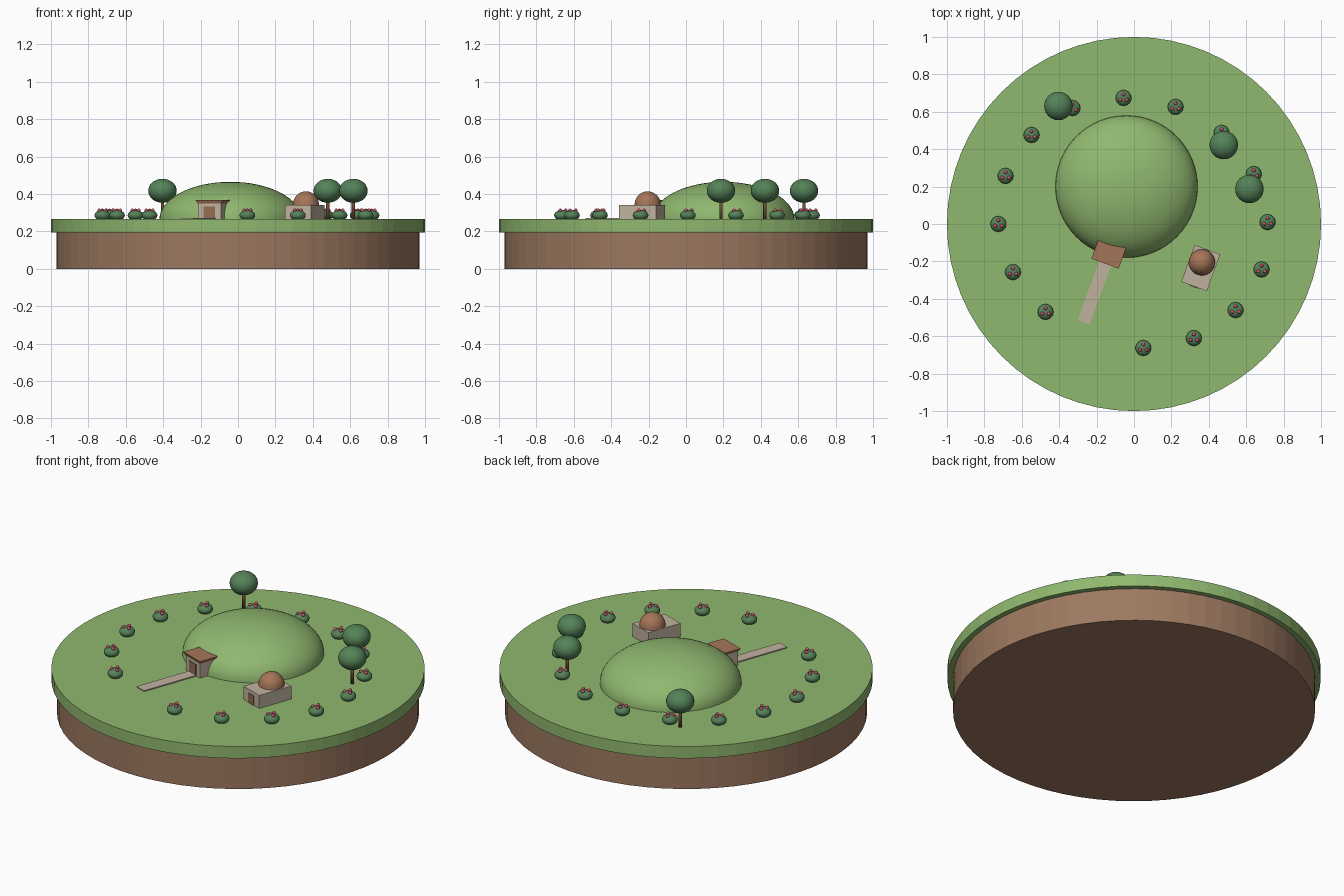
import bpy, bmesh, math
from mathutils import Matrix, Vector

cube = bpy.data.objects.get("Cube")
if cube:
    bpy.data.objects.remove(cube, do_unlink=True)


def material(name, rgb):
    lin = [((c / 255 + 0.055) / 1.055) ** 2.4 for c in rgb] + [1]
    m = bpy.data.materials.new(name)
    m.use_nodes = True
    m.diffuse_color = lin
    m.node_tree.nodes["Principled BSDF"].inputs["Base Color"].default_value = lin
    return m


GRASS = material("grass green", (144, 184, 111))
EARTH = material("earth brown", (157, 121, 96))
STONE = material("pale stone", (192, 178, 158))
ROOF = material("roof brown", (165, 117, 88))
DOOR = material("door brown", (148, 109, 82))
LEAF = material("leaf green", (84, 130, 88))
TRUNK = material("trunk brown", (112, 76, 52))
PINK = material("flower pink", (216, 82, 112))

GROUND = 0.265
TURN = math.radians(-20)


def finish(name, bm, mat, loc, turn=0, smooth=False):
    mesh = bpy.data.meshes.new(name)
    bm.to_mesh(mesh)
    bm.free()
    mesh.materials.append(mat)
    for p in mesh.polygons:
        p.use_smooth = smooth
    ob = bpy.data.objects.new(name, mesh)
    ob.location = loc
    ob.rotation_euler.z = turn
    bpy.context.collection.objects.link(ob)
    return ob


def cylinder(name, mat, r, z0, z1, x=0, y=0, sides=64, smooth=False):
    bm = bmesh.new()
    bmesh.ops.create_cone(bm, cap_ends=True, segments=sides, radius1=r, radius2=r, depth=z1 - z0)
    return finish(name, bm, mat, (x, y, (z0 + z1) / 2), 0, smooth)


def ball(name, mat, r, height, loc, cut=None, seg=32):
    """Ellipsoid; cut trims everything below that local height."""
    bm = bmesh.new()
    bmesh.ops.create_uvsphere(bm, u_segments=seg, v_segments=seg // 2, radius=1)
    bmesh.ops.scale(bm, vec=(r, r, height), verts=bm.verts)
    if cut is not None:
        bmesh.ops.bisect_plane(bm, geom=bm.verts[:] + bm.edges[:] + bm.faces[:], dist=1e-5,
                               plane_co=(0, 0, cut), plane_no=(0, 0, 1), clear_inner=True)
    return finish(name, bm, mat, loc, 0, True)


def block(name, mat, origin, lo, hi, flare=1):
    """Box in the turned frame of a building; flare widens the top."""
    bm = bmesh.new()
    bmesh.ops.create_cube(bm, size=1)
    lo, hi = Vector(lo), Vector(hi)
    for v in bm.verts:
        k = flare if v.co.z > 0 else 1
        v.co = Vector((v.co.x * k, v.co.y * k, v.co.z)) * (hi - lo)
    mid = Matrix.Rotation(TURN, 3, "Z") @ ((lo + hi) / 2)
    return finish(name, bm, mat, Vector((*origin, GROUND)) + mid, TURN)


# Round base
cylinder("earth_base", EARTH, 0.97, 0, 0.197)
cylinder("grass_top", GRASS, 1.0, 0.195, GROUND)

# Hill
ball("hill", GRASS, 0.38, 0.2, (-0.04, 0.2, GROUND), cut=0, seg=64)

# Entrance porch and path
porch = (-0.135, -0.157)
block("porch_walls", STONE, porch, (-0.065, -0.05, 0), (0.065, 0.05, 0.088))
block("porch_door", DOOR, porch, (-0.032, -0.054, 0), (0.032, -0.049, 0.068))
block("porch_roof", ROOF, porch, (-0.067, -0.05, 0.085), (0.067, 0.05, 0.104), 1.16)
block("path", STONE, porch, (-0.034, -0.393, 0), (0.034, -0.05, 0.006))

# Small outbuilding with a domed roof
shed = (0.357, -0.235)
block("shed_walls", STONE, shed, (-0.073, -0.105, 0), (0.073, 0.105, 0.077))
block("shed_door", DOOR, shed, (-0.026, -0.109, 0), (0.026, -0.104, 0.055))
ball("shed_dome", ROOF, 0.07, 0.072, (0.363, -0.205, GROUND + 0.077), cut=0)

# Trees
for x, y in ((-0.404, 0.631), (0.48, 0.422), (0.617, 0.187)):
    cylinder("tree_trunk", TRUNK, 0.009, GROUND, 0.38, x, y, 12, True)
    ball("tree_crown", LEAF, 0.076, 0.064, (x, y, 0.417))

# Flowering bushes around the hill
bushes = ((0.714, 0.01), (0.64, 0.267), (0.468, 0.487), (0.222, 0.626), (-0.056, 0.674),
          (-0.329, 0.62), (-0.548, 0.476), (-0.687, 0.257), (-0.725, 0), (-0.647, -0.257),
          (-0.473, -0.47), (0.05, -0.663), (0.32, -0.61), (0.543, -0.46), (0.682, -0.243))
for x, y in bushes:
    ball("bush", LEAF, 0.042, 0.028, (x, y, 0.286), cut=GROUND - 0.286, seg=24)
    for i in range(3):
        a = math.radians(90 + 120 * i)
        ball("flower", PINK, 0.01, 0.01,
             (x + 0.02 * math.cos(a), y + 0.02 * math.sin(a), 0.312), seg=12)
